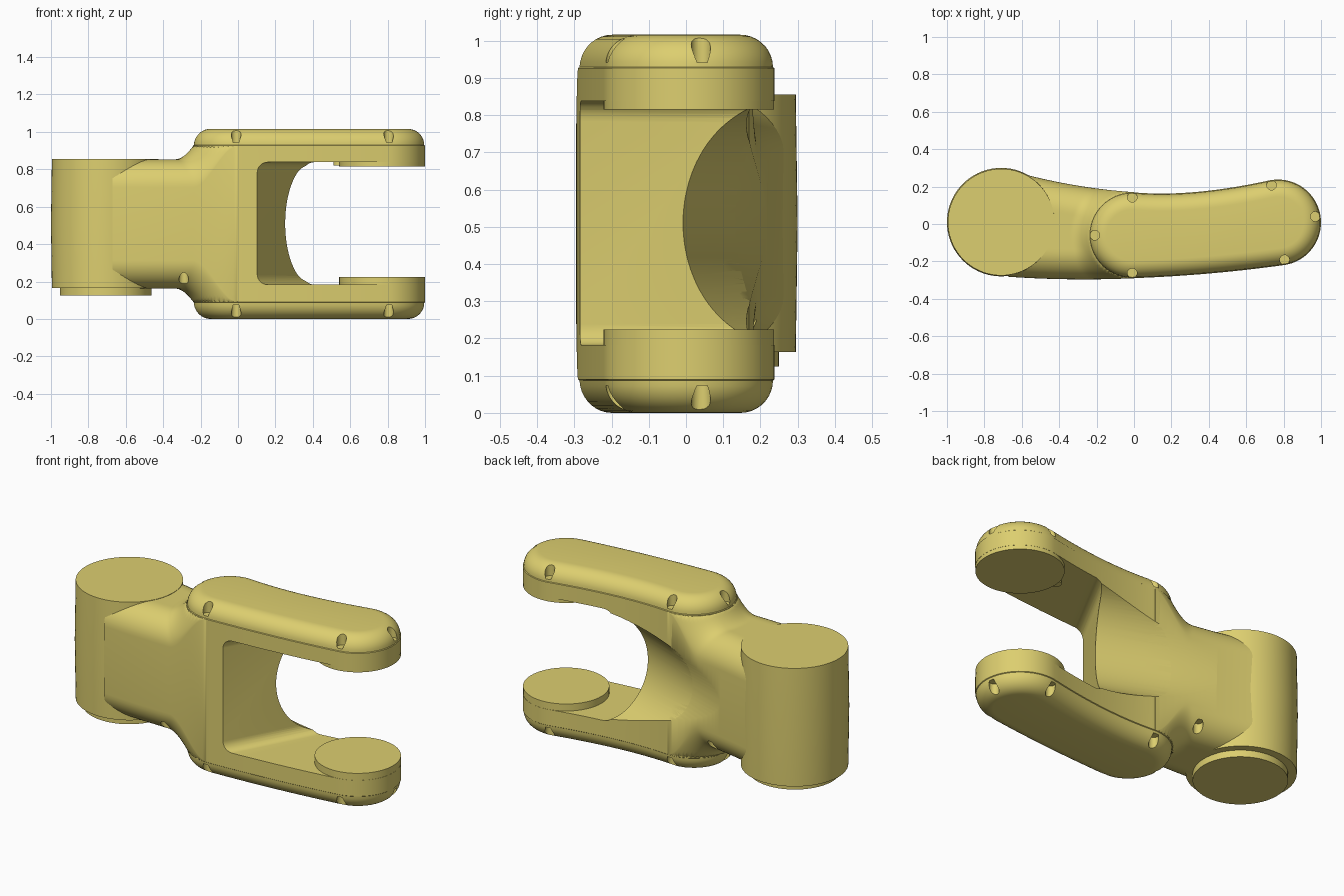
import bpy, bmesh
from math import sin, cos, pi, sqrt, radians, hypot

if "Cube" in bpy.data.objects:
    bpy.data.objects.remove(bpy.data.objects["Cube"])

MID = 0.508                       # mirror plane height
YELLOW = bpy.data.materials.new("yellow_paint")
YELLOW.diffuse_color = (0.72, 0.62, 0.16, 1)
YELLOW.use_nodes = True
YELLOW.node_tree.nodes["Principled BSDF"].inputs["Base Color"].default_value = YELLOW.diffuse_color


def make(name, lofts):
    """Object from one or more closed lofts, each a list of equal-length rings."""
    bm = bmesh.new()
    for rings in lofts:
        vs = [[bm.verts.new(p) for p in r] for r in rings]
        n = len(vs[0])
        for a, b in zip(vs, vs[1:]):
            for i in range(n):
                j = (i + 1) % n
                bm.faces.new((a[i], a[j], b[j], b[i]))
        bm.faces.new(vs[0][::-1])
        bm.faces.new(vs[-1])
    bmesh.ops.recalc_face_normals(bm, faces=bm.faces)
    me = bpy.data.meshes.new(name)
    bm.to_mesh(me)
    bm.free()
    ob = bpy.data.objects.new(name, me)
    bpy.context.collection.objects.link(ob)
    return ob


def finish(ob, cutters=(), angle=32):
    bpy.ops.object.select_all(action='DESELECT')
    bpy.context.view_layer.objects.active = ob
    ob.select_set(True)
    for c in cutters:
        m = ob.modifiers.new(c.name, 'BOOLEAN')
        m.operation, m.solver, m.object = 'DIFFERENCE', 'EXACT', c
        bpy.ops.object.modifier_apply(modifier=m.name)
    ob.data.materials.clear()
    ob.data.materials.append(YELLOW)
    bpy.ops.object.shade_smooth_by_angle(angle=radians(angle))


def circle(x, y, z, r, n=64):
    return [(x + r * cos(2 * pi * i / n), y + r * sin(2 * pi * i / n), z) for i in range(n)]


def quad_fit(pts):
    """Parabola through three points."""
    (a, p), (b, q), (c, r) = pts
    s = (q - p) / (b - a)
    t = ((r - q) / (c - b) - s) / (c - a)
    return lambda x: p + s * (x - a) + t * (x - a) * (x - b)


def bezier(p, c, q, n=20):
    out = []
    for i in range(1, n):
        t = i / n
        out.append(tuple((1 - t) ** 2 * a + 2 * t * (1 - t) * b + t * t * d
                         for a, b, d in zip(p, c, q)))
    return out


# Fork outline seen from above (counter-clockwise)
C1, C2, R = (-0.01, -0.06), (0.77, 0.008), 0.23


def arc(c, a0, a1, n=28):
    return [(c[0] + R * cos(radians(a0 + (a1 - a0) * i / n)),
             c[1] + R * sin(radians(a0 + (a1 - a0) * i / n))) for i in range(n + 1)]


left, right = arc(C1, 90, 270), arc(C2, -84, 100)
outline = (left + bezier(left[-1], (0.4, -0.275), right[0]) + right
           + bezier(right[-1], (0.3, 0.14), left[0]))


def outline_ring(inset, z):
    ring, n = [], len(outline)
    for i, (x, y) in enumerate(outline):
        ax, ay = outline[i - 1]
        bx, by = outline[(i + 1) % n]
        tx, ty = bx - ax, by - ay
        l = hypot(tx, ty)
        ring.append((x - inset * ty / l, y + inset * tx / l, z))
    return ring


# Cutter: slanted slot between the prongs, rounded inner corners
def slot_ring(y):
    x0, r = 0.10 + 0.54 * (y + 0.29), 0.055
    z0, z1 = 0.183, 0.838
    pts = [(1.6, y, z1)]
    for zc, a0 in ((z1 - r, 90), (z0 + r, 180)):
        for i in range(9):
            a = radians(a0 + 90 * i / 8)
            pts.append((x0 + r + r * cos(a), y, zc + r * sin(a)))
    return pts + [(1.6, y, z0)]


slot = make("slot_cutter", [[slot_ring(-0.6), slot_ring(0.6)]])

# Cutter: tilted round scoop in the back of the body
dx, dy, rs = 0.94, -0.34, 0.30
cx, cy = 0.23 + 0.34 * rs, 0.0 + 0.94 * rs


def scoop_ring(t):
    return [(cx + dx * t + 0.34 * rs * cos(a), cy + dy * t + 0.94 * rs * cos(a),
             MID + 0.002 + 0.325 * sin(a)) for a in (2 * pi * i / 96 for i in range(96))]


scoop = make("scoop_cutter", [[scoop_ring(-1.2), scoop_ring(1.2)]])

# Cutters: bolt pockets around both caps, and two under the neck
spots = [(-0.01, 0.143), (-0.01, -0.263), (-0.21, -0.06),
         (0.735, 0.208), (0.97, 0.04), (0.805, -0.192)]
pockets = make("pocket_cutter",
               [[circle(x, y, z0, 0.026, 20), circle(x, y, z1, 0.026, 20)]
                for x, y in spots for z0, z1 in ((0.942, 1.2), (-0.2, 0.074))])
neck_pockets = make("neck_pocket_cutter",
                    [[circle(-0.29, y, -0.2, 0.026, 20), circle(-0.29, y, 0.25, 0.026, 20)]
                     for y in (-0.255, 0.165)])

# Fork: straight walls with a fine seam and a rounded cap above and below
B = 0.088
cap = [(0.0, MID - 0.086), (0.004, MID - 0.084)]
half = [(0.0, 0.418), (0.004, 0.421)]
half += [(0.004 + B * (1 - cos(a)), 0.421 + 0.087 * sin(a))
         for a in (pi / 2 * i / 9 for i in range(1, 10))]
profile = [(i, MID - h) for i, h in reversed(half)] + [(i, MID + h) for i, h in half]
fork = make("fork", [[outline_ring(i, z) for i, z in profile]])
finish(fork, [slot, scoop, pockets])

# Neck: rounded section that flares up to the rims of the caps
front = quad_fit([(-0.7, -0.28), (-0.3, -0.296), (0.0, -0.29)])
back = quad_fit([(-0.7, 0.297), (-0.3, 0.205), (0.0, 0.17)])
H, RC, W = 0.345, 0.15, 0.10


def neck_ring(x):
    y0, y1 = front(x), back(x)
    top = [(y0 + RC - RC * cos(a), H - RC + RC * sin(a))
           for a in (pi / 2 * i / 12 for i in range(13))]
    ya, yb = y0 + RC, y1 - RC
    top += [(ya + (yb - ya) * i / 16, H) for i in range(1, 16)]
    top += [(yb + RC * sin(a), H - RC + RC * cos(a))
            for a in (pi / 2 * i / 12 for i in range(13))]
    up = []
    for y, h in top:
        d = max(0.0, hypot(x - C1[0], y - C1[1]) - R)
        s = max(0.0, 1 - d / W) ** 2
        up.append((x, y, h + (0.417 - h) * s))
    return [(x, y, MID + h) for x, y, h in up] + [(x, y, MID - h) for x, y, h in reversed(up)]


N = 80
neck = make("neck", [[neck_ring(-0.67 + 0.67 * i / N) for i in range(N + 1)]])
finish(neck, [scoop, neck_pockets], 40)

# Pivot barrel with slight draft, and the disc under it
barrel = make("pivot_barrel", [[circle(-0.71, 0.01, z, r, 72) for z, r in
                                ((0.164, 0.285), (MID, 0.29), (0.855, 0.285))]])
finish(barrel)
base = make("pivot_disc", [[circle(-0.708, 0.005, z, 0.245) for z in (0.125, 0.2)]])
finish(base)

# Bearing pads facing each other on the prong ends
for name, z0, z1 in (("lower_pad", 0.15, 0.224), ("upper_pad", 0.815, 0.87)):
    finish(make(name, [[circle(C2[0], C2[1], z, 0.229) for z in (z0, z1)]]))

# Small locating tab beside the upper pad
finish(make("upper_tab", [[circle(0.54, 0.02, z, 0.03, 20) for z in (0.82, 0.85)]]))

for c in (slot, scoop, pockets, neck_pockets):
    bpy.data.objects.remove(c)
